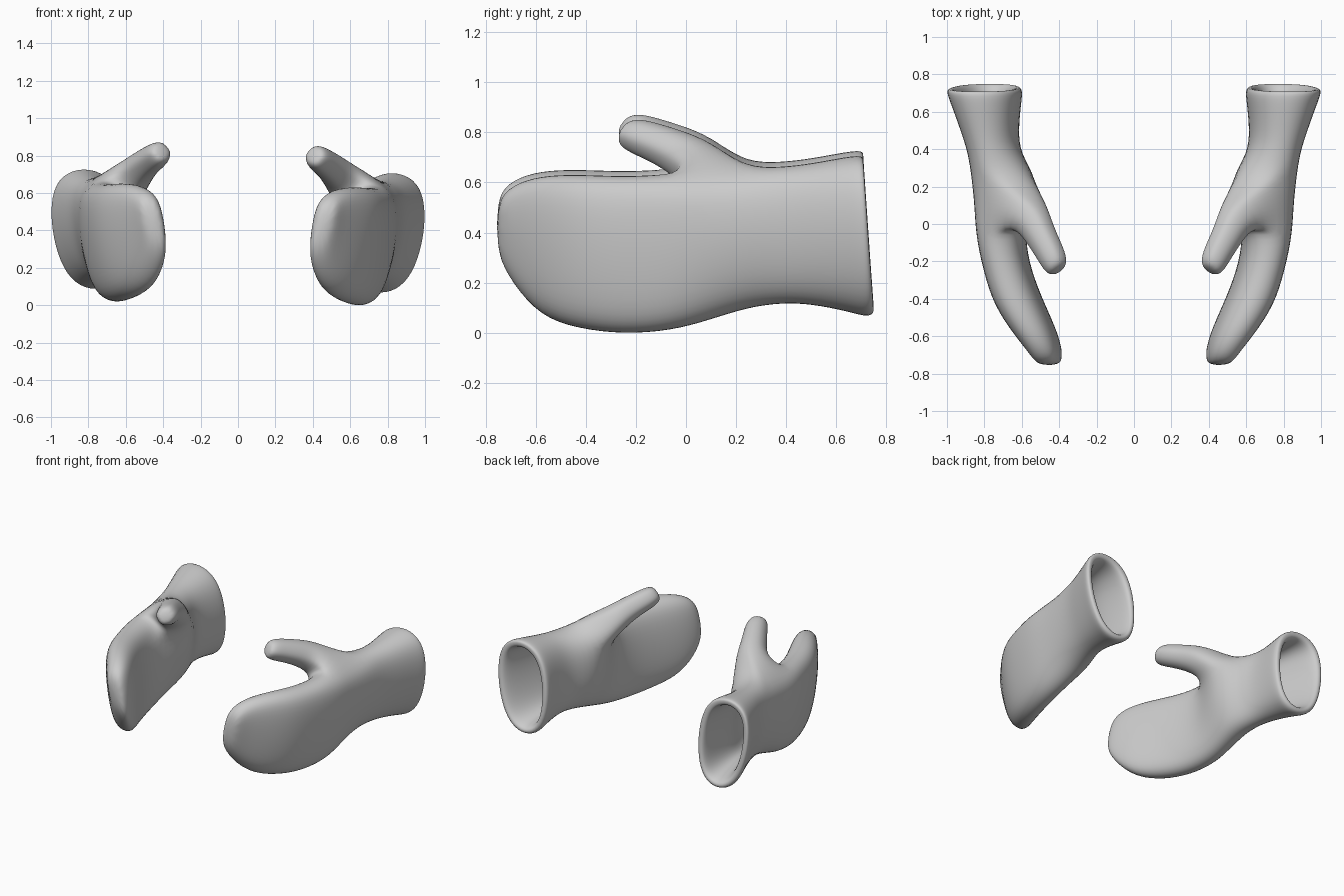
import bpy, bmesh, math
from mathutils import Vector

if "Cube" in bpy.data.objects:
    bpy.data.objects.remove(bpy.data.objects["Cube"])

N = 12  # points around the body

# body sections from cuff to fingertips: y, inner x, outer x, low z, high z, rim slant
OUTER = [
    (0.718, 0.595, 1.000, 0.060, 0.710, 0.012),
    (0.640, 0.605, 0.970, 0.085, 0.700, 0.010),
    (0.500, 0.620, 0.920, 0.115, 0.675, 0.0),
    (0.380, 0.610, 0.880, 0.120, 0.660, 0.0),
    (0.240, 0.550, 0.860, 0.100, 0.660, 0.0),
    (0.090, 0.575, 0.845, 0.050, 0.645, 0.0),
    (-0.060, 0.590, 0.835, 0.010, 0.630, 0.0),
    (-0.250, 0.555, 0.795, -0.004, 0.620, 0.0),
    (-0.430, 0.480, 0.740, 0.018, 0.630, 0.0),
    (-0.580, 0.412, 0.640, 0.065, 0.625, 0.0),
    (-0.695, 0.385, 0.545, 0.200, 0.590, 0.0),
    (-0.757, 0.405, 0.500, 0.320, 0.520, 0.0),
]
# swelling at the root of the thumb: (section, point) -> inward shift
BULGE = {(4, 4): 0.045, (4, 5): 0.065, (4, 6): 0.03, (5, 5): 0.055, (5, 6): 0.03, (3, 5): 0.01}
# thumb sections: centre, radius
THUMB = [
    ((0.555, 0.050, 0.675), 0.108),
    ((0.500, -0.060, 0.735), 0.087),
    ((0.450, -0.150, 0.770), 0.080),
    ((0.418, -0.218, 0.794), 0.072),
    ((0.405, -0.252, 0.803), 0.045),
]


def inset(section, d, dy=0.0, slant=0.0):
    y, x0, x1, z0, z1, s = section
    return (y + dy, x0 + d, x1 - d, z0 + d, z1 - d, s + slant)


def section_points(section):
    y, x0, x1, z0, z1, slant = section
    cx, cz = (x0 + x1) / 2, (z0 + z1) / 2
    rx, rz = (x1 - x0) / 2 * 1.04, (z1 - z0) / 2 * 1.04
    power = 0.85 if y > 0 else 0.72  # fingers are boxier
    pts = []
    for j in range(N):
        a = 2 * math.pi * j / N
        c, s = math.cos(a), math.sin(a)
        c = math.copysign(abs(c) ** power, c)
        s = math.copysign(abs(s) ** power, s)
        pts.append(Vector((cx + rx * c * (1 + 0.08 * s) + 0.03 * s,
                           y - slant * s, cz + rz * s)))
    return pts


def make_mitten(name, side, lift):
    bm = bmesh.new()

    def place(p):
        return bm.verts.new((side * p.x, p.y, p.z + lift))

    # lining, then rim, then outside
    lining = [inset(OUTER[i], 0.045) for i in range(9, 1, -1)]
    lining += [inset(OUTER[1], 0.055), inset(OUTER[0], 0.055, 0.005, 0.008),
               inset(OUTER[0], 0.025, 0.014, 0.012)]
    outside = [section_points(s) for s in OUTER]
    for (i, j), shift in BULGE.items():
        outside[i][j].x -= shift
    first = len(lining)
    rings = [[place(p) for p in pts]
             for pts in [section_points(s) for s in lining] + outside]
    hole0, hole1 = first + 4, first + 6
    for i in range(len(rings) - 1):
        for j in range(N):
            if hole0 <= i < hole1 and 2 <= j < 5:
                continue  # opening for the thumb
            k = (j + 1) % N
            bm.faces.new((rings[i][j], rings[i][k], rings[i + 1][k], rings[i + 1][j]))
    bm.faces.new(rings[0])
    bm.faces.new(rings[-1])

    # thumb grown out of the opening
    grid = ([(0, j) for j in range(2, 6)] + [(1, 5)]
            + [(2, j) for j in range(5, 1, -1)] + [(1, 2)])
    loop = [rings[hole0 + i][j] for i, j in grid]
    angles = [math.atan2((j - 3.5) / 1.5, i - 1) for i, j in grid]
    d = Vector((-0.46, -0.79, 0.40)).normalized()
    e1 = Vector((0, -1, 0))
    e1 = (e1 - d * e1.dot(d)).normalized()
    e2 = e1.cross(d).normalized()
    for centre, r in THUMB:
        new = [place(Vector(centre) + r * (math.cos(a) * e1 + math.sin(a) * e2))
               for a in angles]
        for i in range(len(loop)):
            k = (i + 1) % len(loop)
            bm.faces.new((loop[i], loop[k], new[k], new[i]))
        loop = new
    bm.faces.new(loop)

    bmesh.ops.recalc_face_normals(bm, faces=bm.faces)
    for f in bm.faces:
        f.smooth = True
    mesh = bpy.data.meshes.new(name)
    bm.to_mesh(mesh)
    bm.free()
    ob = bpy.data.objects.new(name, mesh)
    bpy.context.collection.objects.link(ob)
    sub = ob.modifiers.new("rounding", 'SUBSURF')
    sub.levels = sub.render_levels = 2


# the pair, the second one mirrored and slightly raised
make_mitten("right_mitten", 1, 0.0)
make_mitten("left_mitten", -1, 0.02)
